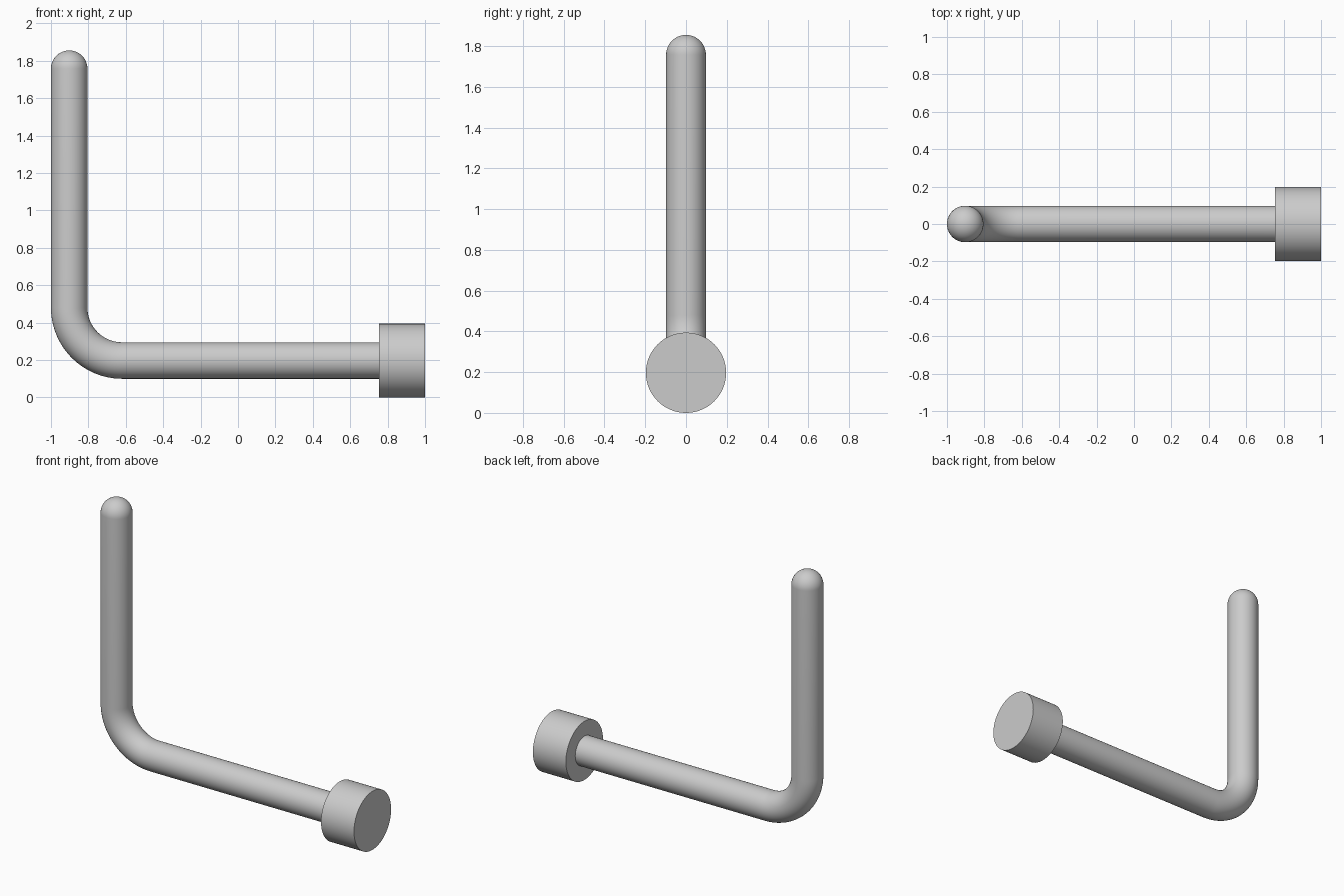
import bpy
import bmesh
from math import sin, cos, pi
from mathutils import Matrix, Vector

cube = bpy.data.objects.get("Cube")
if cube:
    bpy.data.objects.remove(cube, do_unlink=True)

SIDES = 64
ROD_R, HEAD_R = 0.0975, 0.197
AXIS_Z = HEAD_R                # height of the horizontal arm's axis
POST_X = -1 + ROD_R            # axis of the upright arm
BEND_R = 0.283                 # bend radius along the axis
HEAD_X = 0.755                 # inner face of the head
TOP_Z = 1.855

steel = bpy.data.materials.new("light_grey_steel")
steel.use_nodes = True
grey = (0.6, 0.6, 0.6, 1)
steel.diffuse_color = grey
steel.node_tree.nodes["Principled BSDF"].inputs["Base Color"].default_value = grey


def finish(bm, name):
    bmesh.ops.recalc_face_normals(bm, faces=bm.faces)
    mesh = bpy.data.meshes.new(name)
    bm.to_mesh(mesh)
    bm.free()
    obj = bpy.data.objects.new(name, mesh)
    bpy.context.collection.objects.link(obj)
    mesh.materials.append(steel)
    bpy.ops.object.select_all(action="DESELECT")
    obj.select_set(True)
    bpy.context.view_layer.objects.active = obj
    bpy.ops.object.shade_smooth_by_angle(angle=pi / 6)
    return obj


# Bent rod: rings swept along the arm, round the bend, up the post and over the dome
# Each station is x, z, turn angle (0 along the arm, pi/2 up the post) and radius
stations = [(HEAD_X + 0.02, AXIS_Z, 0, ROD_R)]
for i in range(25):
    a = pi / 2 * i / 24
    stations.append((POST_X + BEND_R * (1 - sin(a)),
                     AXIS_Z + BEND_R * (1 - cos(a)), a, ROD_R))
for i in range(16):
    a = pi / 2 * i / 16
    stations.append((POST_X, TOP_Z - ROD_R * (1 - sin(a)), pi / 2, ROD_R * cos(a)))

bm = bmesh.new()
rings = []
for x, z, turn, r in stations:
    across = Vector((sin(turn), 0, cos(turn)))
    rings.append([bm.verts.new(Vector((x, 0, z)) + r * (cos(t) * across + sin(t) * Vector((0, 1, 0))))
                  for t in (2 * pi * k / SIDES for k in range(SIDES))])
for low, high in zip(rings, rings[1:]):
    for k in range(SIDES):
        n = (k + 1) % SIDES
        bm.faces.new((low[k], low[n], high[n], high[k]))
tip = bm.verts.new((POST_X, 0, TOP_Z))
for k in range(SIDES):
    bm.faces.new((rings[-1][k], rings[-1][(k + 1) % SIDES], tip))
bm.faces.new(rings[0])
finish(bm, "bent_rod")

# Cylindrical head on the end of the arm
bm = bmesh.new()
place = Matrix.Translation(((HEAD_X + 1) / 2, 0, AXIS_Z)) @ Matrix.Rotation(pi / 2, 4, "Y")
bmesh.ops.create_cone(bm, cap_ends=True, segments=SIDES, radius1=HEAD_R, radius2=HEAD_R,
                      depth=1 - HEAD_X, matrix=place)
finish(bm, "round_head")
